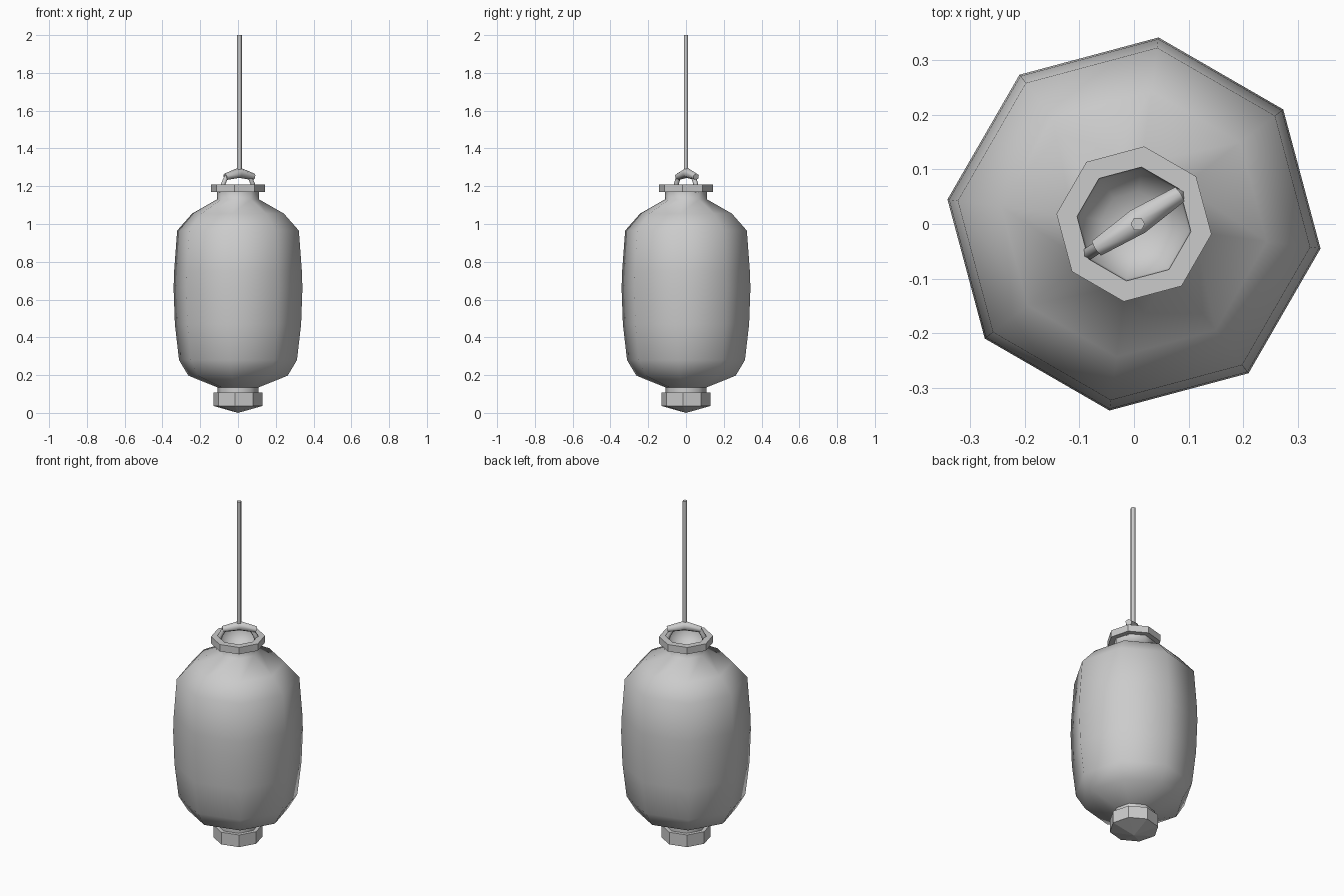
import bpy, bmesh, math
from mathutils import Vector, Matrix

if "Cube" in bpy.data.objects:
    bpy.data.objects.remove(bpy.data.objects["Cube"])

TWIST = math.radians(-7.5)   # all rings share this rotation
SIDES = 8


def finish(name, bm, smooth_angle=None):
    bmesh.ops.recalc_face_normals(bm, faces=bm.faces)
    me = bpy.data.meshes.new(name)
    bm.to_mesh(me)
    bm.free()
    ob = bpy.data.objects.new(name, me)
    bpy.context.collection.objects.link(ob)
    if smooth_angle:
        bpy.ops.object.select_all(action='DESELECT')
        ob.select_set(True)
        bpy.context.view_layer.objects.active = ob
        bpy.ops.object.shade_smooth_by_angle(angle=math.radians(smooth_angle))
    return ob


def lathe(name, profile, smooth_angle=None):
    """Octagonal turning of (radius, z) points; radius 0 makes a tip."""
    bm = bmesh.new()
    rings = []
    for r, z in profile:
        if r == 0:
            rings.append([bm.verts.new((0, 0, z))] * SIDES)
        else:
            angs = [TWIST + math.tau * i / SIDES for i in range(SIDES)]
            rings.append([bm.verts.new((r * math.cos(a), r * math.sin(a), z)) for a in angs])
    for lo, hi in zip(rings, rings[1:]):
        for i in range(SIDES):
            j = (i + 1) % SIDES
            bm.faces.new(list(dict.fromkeys((lo[i], lo[j], hi[j], hi[i]))))
    return finish(name, bm, smooth_angle)


def tube(name, points, radii, sides=6, smooth_angle=65):
    """Capped tube through points in the xz plane, tapering by radii."""
    bm = bmesh.new()
    pts = [Vector(p) for p in points]
    rings = []
    for k, p in enumerate(pts):
        t = (pts[min(k + 1, len(pts) - 1)] - pts[max(k - 1, 0)]).normalized()
        v = Vector((0, 1, 0))
        u = v.cross(t)
        rings.append([bm.verts.new(p + radii[k] * (math.cos(a) * u + math.sin(a) * v))
                      for a in (math.tau * i / sides for i in range(sides))])
    for lo, hi in zip(rings, rings[1:]):
        for i in range(sides):
            j = (i + 1) % sides
            bm.faces.new((lo[i], lo[j], hi[j], hi[i]))
    bm.faces.new(rings[0])
    bm.faces.new(rings[-1])
    return finish(name, bm, smooth_angle)


# paper lantern body
lathe("lantern_body", [(0.11, 0.10), (0.11, 0.135), (0.265, 0.197), (0.315, 0.28),
                       (0.337, 0.47), (0.344, 0.66), (0.341, 0.75), (0.325, 0.965),
                       (0.245, 1.055), (0.113, 1.13), (0.113, 1.175)], 60)

# bottom cap with shallow point
lathe("bottom_cap", [(0, 0), (0.131, 0.037), (0.131, 0.108), (0, 0.108)])

# top rim and the hollow inside it
lathe("top_rim", [(0.105, 1.17), (0.143, 1.17), (0.143, 1.21), (0.105, 1.21)])
lathe("rim_hollow", [(0.105, 1.21), (0.101, 1.17), (0.06, 1.135), (0, 1.12)], 60)

# hanging handle: two legs and a thick bent grip
turn = Matrix.Rotation(math.radians(33), 4, 'Z')
parts = [tube("handle_grip", [(-0.08, 0, 1.25), (0.008, 0, 1.272), (0.098, 0, 1.25)],
              [0.018, 0.028, 0.018])]
for side, x in (("left", -1), ("right", 1)):
    parts.append(tube("handle_leg_" + side,
                      [(x * 0.102, 0, 1.165), (x * 0.095, 0, 1.21), (x * 0.07, 0, 1.255)],
                      [0.013, 0.013, 0.013]))
for ob in parts:
    ob.data.transform(turn)

# cord
cord = tube("cord", [(0.007, 0, 1.27), (0.007, 0, 2.0)], [0.013, 0.013])
